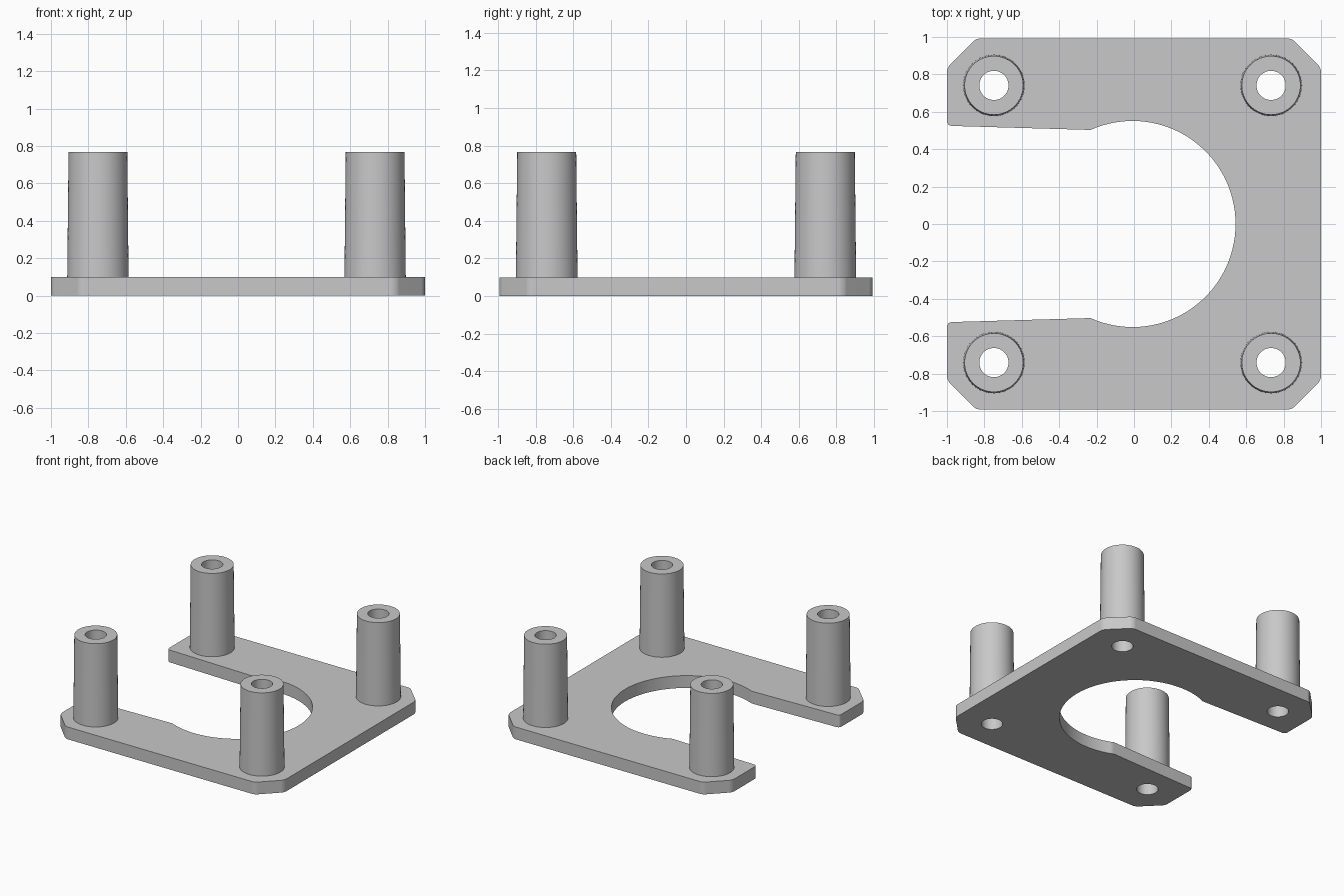
import bpy, bmesh, math
from mathutils import Vector

if "Cube" in bpy.data.objects:
    bpy.data.objects.remove(bpy.data.objects["Cube"])

PLATE_TOP, POST_TOP = 0.099, 0.767
HALF_X, HALF_Y, CHAMFER = 1.0, 0.993, 0.157
CENTRE_X, PITCH = -0.008, 0.741          # hole pattern centre and half spacing
BORE, POST_BASE, POST_TIP = 0.078, 0.164, 0.157
OPENING, SLOT_X = 0.551, -0.233
SIDES = 64

grey = bpy.data.materials.new("light grey")
grey.use_nodes = True
colour = (0.58, 0.58, 0.58, 1)
grey.diffuse_color = colour
grey.node_tree.nodes["Principled BSDF"].inputs["Base Color"].default_value = colour


def add_object(name, bm):
    bmesh.ops.recalc_face_normals(bm, faces=bm.faces)
    mesh = bpy.data.meshes.new(name)
    bm.to_mesh(mesh)
    bm.free()
    mesh.materials.append(grey)
    obj = bpy.data.objects.new(name, mesh)
    bpy.context.collection.objects.link(obj)
    return obj


def activate(obj):
    bpy.ops.object.select_all(action='DESELECT')
    obj.select_set(True)
    bpy.context.view_layer.objects.active = obj


def smooth(obj):
    activate(obj)
    bpy.ops.object.shade_smooth_by_angle(angle=math.radians(25))
    weighted = obj.modifiers.new("even_normals", 'WEIGHTED_NORMAL')
    weighted.keep_sharp = True


def lathe(name, profile, location):
    """Revolve a closed (radius, height) profile around z."""
    bm = bmesh.new()
    verts = [bm.verts.new((r, 0, z)) for r, z in profile]
    edges = [bm.edges.new((v, verts[(i + 1) % len(verts)]))
             for i, v in enumerate(verts)]
    bmesh.ops.spin(bm, geom=verts + edges, cent=(0, 0, 0), axis=(0, 0, 1),
                   angle=math.tau, steps=SIDES)
    bmesh.ops.remove_doubles(bm, verts=bm.verts, dist=0.0001)
    obj = add_object(name, bm)
    obj.location = location
    return obj


# Plate outline: chamfered corners on the outside, slot and round opening inside
upper = [(HALF_X, HALF_Y - CHAMFER), (HALF_X - CHAMFER, HALF_Y),
         (CHAMFER - HALF_X, HALF_Y), (-HALF_X, HALF_Y - CHAMFER),
         (-HALF_X, 0.525)]
lower = [(x, -y) for x, y in reversed(upper)]
limit = math.acos((SLOT_X - CENTRE_X) / OPENING)
arc = [(CENTRE_X + OPENING * math.cos(a), OPENING * math.sin(a))
       for a in (limit * (1 - 2 * i / SIDES) for i in range(SIDES + 1))]

bm = bmesh.new()
face = bm.faces.new([bm.verts.new((x, y, 0)) for x, y in upper + arc + lower])
grown = bmesh.ops.extrude_face_region(bm, geom=[face])["geom"]
bmesh.ops.translate(bm, vec=Vector((0, 0, PLATE_TOP)),
                    verts=[g for g in grown if isinstance(g, bmesh.types.BMVert)])
corners = [e for e in bm.edges
           if abs(e.verts[0].co.z - e.verts[1].co.z) > 0.05
           and max(abs(e.verts[0].co.x), abs(e.verts[0].co.y)) > 0.7]
bmesh.ops.bevel(bm, geom=corners, offset=0.025, segments=4, profile=0.5,
                affect='EDGES')
plate = add_object("base_plate", bm)

# Hollow tapered posts, each with its bore continued through the plate
for side_x, x_name in ((1, "left"), (-1, "right")):
    for side_y, y_name in ((-1, "front"), (1, "back")):
        spot = (CENTRE_X + side_x * PITCH, side_y * PITCH, 0)
        post = lathe(f"{y_name}_{x_name}_post",
                     [(POST_BASE, PLATE_TOP), (POST_TIP, POST_TOP),
                      (BORE, POST_TOP), (BORE, PLATE_TOP)], spot)
        smooth(post)

        bm = bmesh.new()
        bmesh.ops.create_cone(bm, cap_ends=True, segments=SIDES, radius1=BORE,
                              radius2=BORE, depth=0.5)
        cutter = add_object("bore_cutter", bm)
        cutter.location = spot
        cutter.hide_render = True
        cut = plate.modifiers.new("bore", 'BOOLEAN')
        cut.operation, cut.solver, cut.object = 'DIFFERENCE', 'EXACT', cutter
        activate(plate)
        bpy.ops.object.modifier_apply(modifier=cut.name)
        bpy.data.objects.remove(cutter)

smooth(plate)
